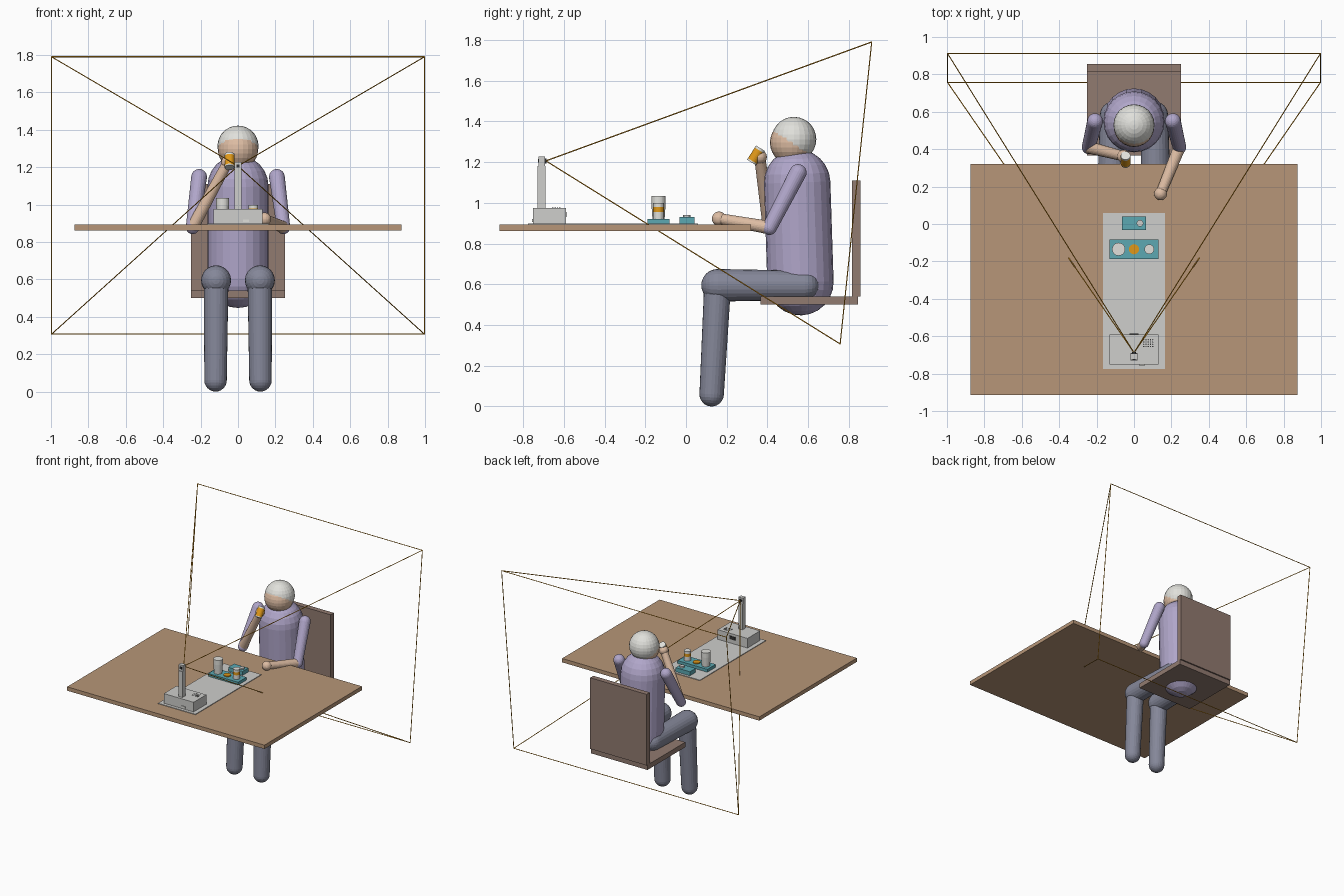
import bpy, bmesh, math
from mathutils import Vector

cube = bpy.data.objects.get("Cube")
if cube:
    bpy.data.objects.remove(cube, do_unlink=True)


def linear(c):
    return c / 12.92 if c <= 0.04045 else ((c + 0.055) / 1.055) ** 2.4


def material(name, r, g, b):
    m = bpy.data.materials.new(name)
    col = (linear(r), linear(g), linear(b), 1)
    m.diffuse_color = col
    m.use_nodes = True
    bsdf = next(n for n in m.node_tree.nodes if n.type == 'BSDF_PRINCIPLED')
    bsdf.inputs["Base Color"].default_value = col
    return m


WOOD = material("table wood", 0.72, 0.59, 0.47)
CHAIR = material("chair brown", 0.57, 0.48, 0.44)
SHIRT = material("lavender shirt", 0.69, 0.65, 0.79)
TROUSERS = material("slate trousers", 0.52, 0.53, 0.60)
SKIN = material("skin", 0.87, 0.74, 0.64)
WHITE = material("off white", 0.88, 0.88, 0.86)
GREY = material("light grey", 0.81, 0.81, 0.80)
TEAL = material("teal", 0.36, 0.66, 0.70)
ORANGE = material("orange", 0.88, 0.60, 0.10)
DARK = material("dark grey", 0.20, 0.20, 0.20)


def finish(bm, name, mats):
    bmesh.ops.recalc_face_normals(bm, faces=bm.faces)
    mesh = bpy.data.meshes.new(name)
    bm.to_mesh(mesh)
    bm.free()
    for m in mats:
        mesh.materials.append(m)
    ob = bpy.data.objects.new(name, mesh)
    bpy.context.collection.objects.link(ob)
    return ob


def box(name, mat, x, y, z):
    """Box from three (low, high) ranges."""
    bm = bmesh.new()
    bmesh.ops.create_cube(bm, size=1)
    for v in bm.verts:
        v.co = [(a + b) / 2 + c * (b - a) for c, (a, b) in zip(v.co, (x, y, z))]
    return finish(bm, name, [mat])


def lathe(name, mats, profile, p, q, sides=24, bands=None):
    """Revolve (radius, height) points around the axis from p towards q."""
    p, q = Vector(p), Vector(q)
    turn = Vector((0, 0, 1)).rotation_difference((q - p).normalized())
    bm = bmesh.new()
    rings = []
    for r, h in profile:
        n = sides if r > 1e-5 else 1
        rings.append([bm.verts.new(p + turn @ Vector((
            r * math.cos(math.tau * i / n), r * math.sin(math.tau * i / n), h)))
            for i in range(n)])
    for k, (a, b) in enumerate(zip(rings, rings[1:])):
        for i in range(sides):
            j = (i + 1) % sides
            loop = [a[i % len(a)], a[j % len(a)], b[j % len(b)], b[i % len(b)]]
            face = bm.faces.new(list(dict.fromkeys(loop)))
            face.material_index = bands[k] if bands else 0
    return finish(bm, name, mats)


def capsule(name, mat, p, q, r0, r1, sides=24, steps=6):
    """Round-ended limb, radius r0 at p and r1 at q."""
    length = (Vector(q) - Vector(p)).length
    arc = [math.pi / 2 * i / steps for i in range(steps + 1)]
    prof = [(r0 * math.sin(a), -r0 * math.cos(a)) for a in arc]
    prof += [(r1 * math.cos(a), length + r1 * math.sin(a)) for a in arc]
    return lathe(name, [mat], prof, p, q, sides)


def ball(name, mat, centre, r):
    prof = [(r * math.sin(math.pi * i / 14), -r * math.cos(math.pi * i / 14)) for i in range(15)]
    top = Vector(centre) + Vector((0, 0, 1))
    return lathe(name, [mat], prof, centre, top)


def rod(name, mat, p, q, r, sides=24):
    h = (Vector(q) - Vector(p)).length
    return lathe(name, [mat], [(0, 0), (r, 0), (r, h), (0, h)], p, q, sides)


# Furniture
box("table_top", WOOD, (-.875, .875), (-.915, .32), (.862, .893))
box("chair_seat", CHAIR, (-.25, .25), (.365, .845), (.50, .54))
box("chair_back", CHAIR, (-.25, .25), (.815, .856), (.54, 1.11))

# Seated person
capsule("torso", SHIRT, (0, .562, .61), (0, .546, 1.10), .163, .163, 24)
ball("head", SKIN, (0, .52, 1.296), .108)
ball("hair", WHITE, (0, .53, 1.312), .11)
for side, s in (("left", 1), ("right", -1)):
    knee, foot = (s * .117, .155, .595), (s * .12, .126, .06)
    capsule(side + "_thigh", TROUSERS, (s * .11, .583, .595), knee, .072, .08)
    capsule(side + "_lower_leg", TROUSERS, knee, foot, .066, .06)
    elbow = (s * .243, .41, .878)
    hand = (.142, .162, .922) if s > 0 else (-.055, .362, 1.225)
    capsule(side + "_upper_arm", SHIRT, (s * .208, .55, 1.148), elbow, .042, .036)
    capsule(side + "_forearm", SKIN, elbow, hand, .033, .027)
    ball(side + "_hand", SKIN, hand, .035)


# Banded cups, one held and one on the tray
def cup(name, p, q, r, low, high):
    h = (Vector(q) - Vector(p)).length
    prof = [(0, 0), (r, 0), (r, low * h), (r, high * h), (r, h), (0, h)]
    lathe(name, [WHITE, ORANGE], prof, p, q, 24, [0, 0, 1, 0, 0])


cup("held_cup", (-.045, .322, 1.198), (-.045, .366, 1.268), .026, .1, .85)
cup("tray_cup", (.082, -.135, .92), (.082, -.135, .998), .026, .45, .75)

# Mat, trays and the things on them
box("mat", GREY, (-.165, .165), (-.775, .06), (.893, .898))
box("large_tray", TEAL, (-.132, .132), (-.188, -.082), (.898, .921))
box("small_tray", TEAL, (-.063, .063), (-.033, .041), (.898, .930))
rod("small_tray_knob", GREY, (.032, .004, .93), (.032, .004, .941), .018)
rod("orange_disc", ORANGE, (0, -.135, .92), (0, -.135, .928), .027)
lathe("tall_cup", [WHITE], [(0, 0), (.03, 0), (.035, .075), (.035, .113), (0, .113)],
      (-.082, -.135, .921), (-.082, -.135, 1.03))

# Camera base with speaker, button and port
box("camera_base", GREY, (-.132, .132), (-.751, -.59), (.898, .975))
for i in range(5):
    for j in range(4):
        x, y = .052 + i * .012, -.655 + j * .012
        rod("speaker_hole", DARK, (x, y, .975), (x, y, .9765), .0035, 8)
box("front_button", WHITE, (.026, .060), (-.756, -.751), (.907, .921))
box("back_port", DARK, (-.025, .025), (-.59, -.586), (.93, .956))

# Camera post and head
box("camera_post", GREY, (-.018, .018), (-.729, -.690), (.975, 1.18))
box("camera_head", GREY, (-.02, .02), (-.724, -.692), (1.18, 1.228))
rod("camera_lens", DARK, (0, -.692, 1.205), (0, -.685, 1.205), .012)
box("head_back_plate", DARK, (-.009, .009), (-.727, -.724), (1.197, 1.215))

# Wire pyramid showing the field of view
apex = (0, -.688, 1.206)
corners = [(-.997, .912, 1.79), (.997, .912, 1.79), (.997, .757, .307), (-.997, .757, .307)]
for i, c in enumerate(corners):
    rod("view_ray", ORANGE, apex, c, .003, 6)
    rod("view_frame", ORANGE, c, corners[(i + 1) % 4], .003, 6)
